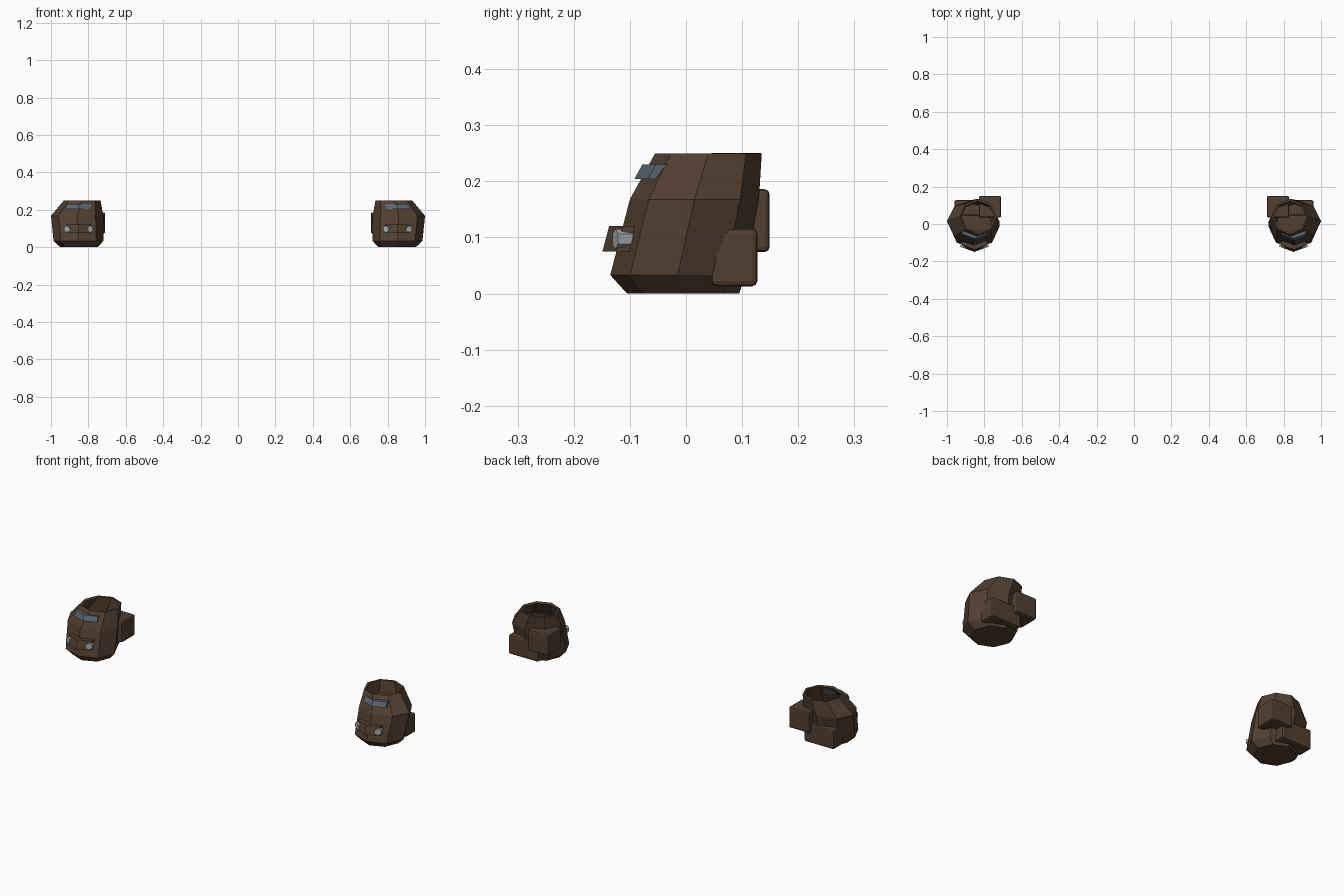
import bpy, bmesh, math
from mathutils import Matrix, Vector

if "Cube" in bpy.data.objects:
    bpy.data.objects.remove(bpy.data.objects["Cube"])


def material(name, color):
    m = bpy.data.materials.new(name)
    m.diffuse_color = (*color, 1)
    m.use_nodes = True
    m.node_tree.nodes["Principled BSDF"].inputs["Base Color"].default_value = m.diffuse_color
    return m


LEATHER = material("brown_leather", (0.085, 0.05, 0.03))
SLATE = material("slate_metal", (0.10, 0.13, 0.16))
STEEL = material("light_steel", (0.36, 0.40, 0.41))


def finish(bm, name, mat, side):
    # The left part is a mirror image of the right one
    bmesh.ops.scale(bm, vec=(side, 1, 1), verts=bm.verts)
    bmesh.ops.recalc_face_normals(bm, faces=bm.faces)
    me = bpy.data.meshes.new(name)
    bm.to_mesh(me)
    bm.free()
    ob = bpy.data.objects.new(name, me)
    bpy.context.collection.objects.link(ob)
    me.materials.append(mat)
    return ob


def loft(bm, rings, cap_start, cap_end):
    loops = [[bm.verts.new(p) for p in r] for r in rings]
    n = len(loops[0])
    for a, b in zip(loops, loops[1:]):
        for i in range(n):
            j = (i + 1) % n
            bm.faces.new((a[i], a[j], b[j], b[i]))
    if cap_start:
        bm.faces.new(loops[0][::-1])
    if cap_end:
        bm.faces.new(loops[-1])


def shell(name, side):
    # z, centre x, centre y, radius x, radius y
    levels = [(0.0, 0.85, -0.005, 0.10, 0.10),
              (0.033, 0.853, -0.015, 0.133, 0.12),
              (0.168, 0.86, 0.015, 0.14, 0.115),
              (0.25, 0.833, 0.04, 0.098, 0.095)]
    rings = [[(cx + rx * math.cos(k * math.pi / 4),
               cy + ry * math.sin(k * math.pi / 4), z) for k in range(8)]
             for z, cx, cy, rx, ry in levels]
    bm = bmesh.new()
    loft(bm, rings, True, False)
    ob = finish(bm, name, LEATHER, side)
    mod = ob.modifiers.new("wall", 'SOLIDIFY')
    mod.thickness = 0.012
    mod.offset = -1


def band(name, side, half, low, high, depth, mat):
    # V-shaped strip hugging the two front facets
    rings = []
    for dx in (-half, 0, half):
        back = 0.37 * abs(dx)
        (y0, z0), (y1, z1) = low, high
        rings.append([(0.853 + dx, y + back, z) for y, z in
                      ((y0, z0), (y1, z1), (y1 + depth, z1), (y0 + depth, z0))])
    bm = bmesh.new()
    loft(bm, rings, True, True)
    finish(bm, name, mat, side)


def pouch(name, side, lo, hi):
    lo, hi = Vector(lo), Vector(hi)
    bm = bmesh.new()
    bmesh.ops.create_cube(bm, size=1)
    bmesh.ops.scale(bm, vec=hi - lo, verts=bm.verts)
    bmesh.ops.translate(bm, vec=(lo + hi) / 2, verts=bm.verts)
    bmesh.ops.bevel(bm, geom=bm.edges[:], offset=0.009, segments=2,
                    profile=0.5, affect='EDGES')
    finish(bm, name, LEATHER, side)


def stud(name, side, sx):
    # Hexagonal stud standing out of a front facet
    bm = bmesh.new()
    bmesh.ops.create_cone(bm, cap_ends=True, segments=6, radius1=0.018,
                          radius2=0.018, depth=0.03)
    turn = Matrix.Rotation(sx * math.radians(20), 4, 'Z') @ Matrix.Rotation(math.pi / 2, 4, 'X')
    bmesh.ops.transform(bm, verts=bm.verts,
                        matrix=Matrix.Translation((0.853 + sx * 0.058, -0.112, 0.097)) @ turn)
    finish(bm, name, STEEL, side)


for side, label in ((1, "right"), (-1, "left")):
    shell(label + "_shell", side)
    # Upper slate plate and lower leather strap
    band(label + "_plate", side, 0.066, (-0.092, 0.204), (-0.078, 0.23), 0.022, SLATE)
    band(label + "_strap", side, 0.066, (-0.149, 0.075), (-0.137, 0.12), 0.03, LEATHER)
    for sx in (-1, 1):
        stud(f"{label}_stud_{'outer' if sx > 0 else 'inner'}", side, sx)
    # Rear pouches: low wide one and higher inner one
    pouch(label + "_low_pouch", side, (0.785, 0.045, 0.013), (0.96, 0.127, 0.116))
    pouch(label + "_high_pouch", side, (0.71, 0.035, 0.074), (0.83, 0.149, 0.186))
